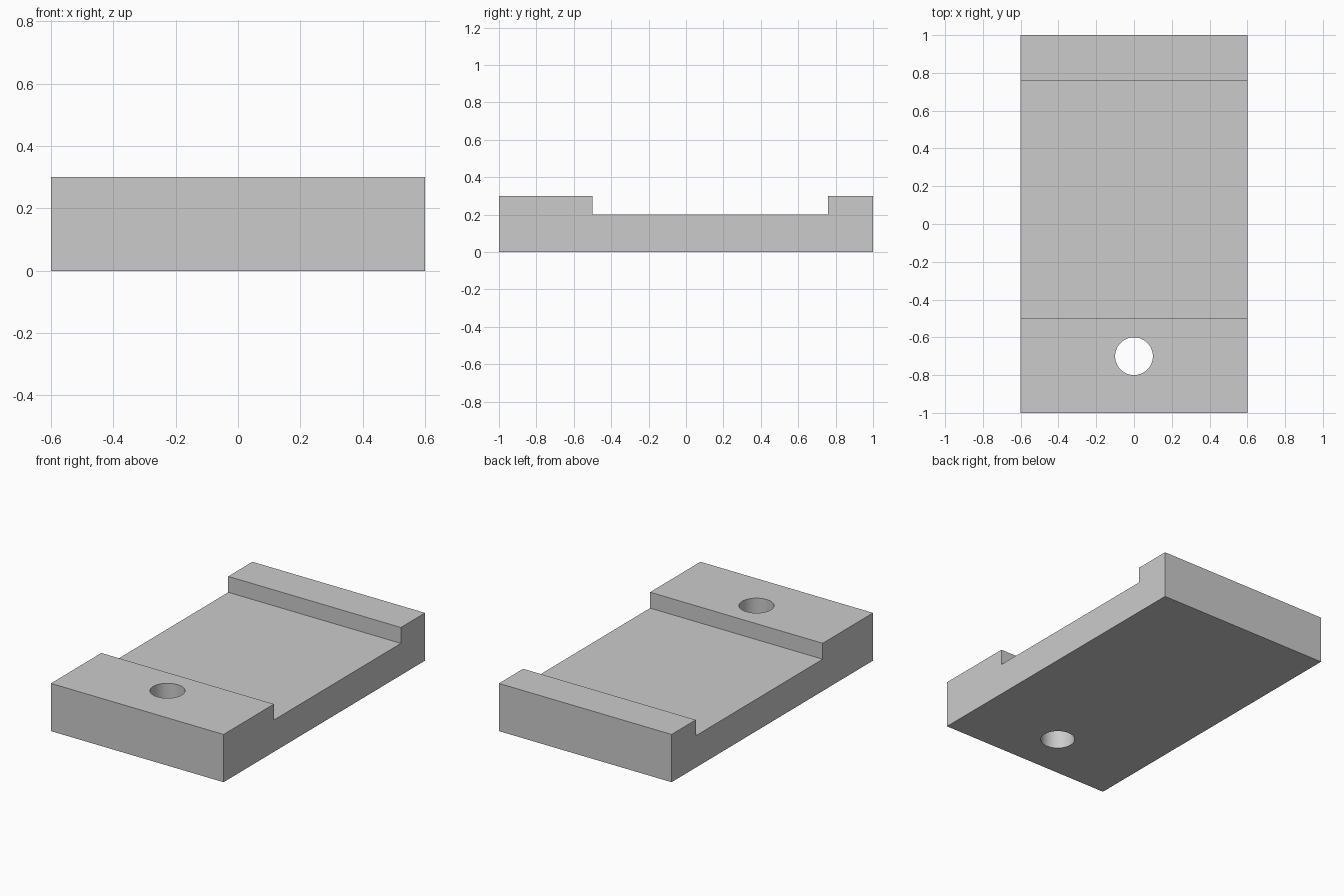
import bpy, bmesh, math
from mathutils import Vector

cube = bpy.data.objects.get("Cube")
if cube:
    bpy.data.objects.remove(cube, do_unlink=True)

WIDTH, TOP, FLOOR = 1.2, 0.3, 0.2
FRONT_STEP, BACK_STEP = -0.5, 0.76
HOLE_Y, HOLE_RADIUS = -0.7, 0.1

# Plain grey material
grey = bpy.data.materials.new("plain grey")
grey.use_nodes = True
colour = (0.6, 0.6, 0.6, 1)
grey.diffuse_color = colour
grey.node_tree.nodes["Principled BSDF"].inputs["Base Color"].default_value = colour

# Base plate: stepped side profile extruded across the width
profile = [(-1, 0), (1, 0), (1, TOP), (BACK_STEP, TOP), (BACK_STEP, FLOOR),
           (FRONT_STEP, FLOOR), (FRONT_STEP, TOP), (-1, TOP)]
bm = bmesh.new()
side = bm.faces.new([bm.verts.new((-WIDTH / 2, y, z)) for y, z in profile])
extruded = bmesh.ops.extrude_face_region(bm, geom=[side])["geom"]
bmesh.ops.translate(bm, vec=Vector((WIDTH, 0, 0)),
                    verts=[g for g in extruded if isinstance(g, bmesh.types.BMVert)])
bmesh.ops.recalc_face_normals(bm, faces=bm.faces)
mesh = bpy.data.meshes.new("base_plate")
bm.to_mesh(mesh)
bm.free()
mesh.materials.append(grey)
plate = bpy.data.objects.new("base_plate", mesh)
bpy.context.collection.objects.link(plate)

# Round through hole in the front ledge
bpy.ops.mesh.primitive_cylinder_add(vertices=64, radius=HOLE_RADIUS, depth=1,
                                    location=(0, HOLE_Y, TOP / 2))
cutter = bpy.context.object
cutter.name = "hole_cutter"
cutter.hide_render = True
cutter.data.materials.append(grey)
cut = plate.modifiers.new("hole", 'BOOLEAN')
cut.operation = 'DIFFERENCE'
cut.solver = 'EXACT'
cut.object = cutter

# Apply the cut and smooth only the hole wall
bpy.ops.object.select_all(action='DESELECT')
plate.select_set(True)
bpy.context.view_layer.objects.active = plate
bpy.ops.object.modifier_apply(modifier=cut.name)
bpy.data.objects.remove(cutter, do_unlink=True)
bpy.ops.object.shade_smooth_by_angle(angle=math.radians(30))
